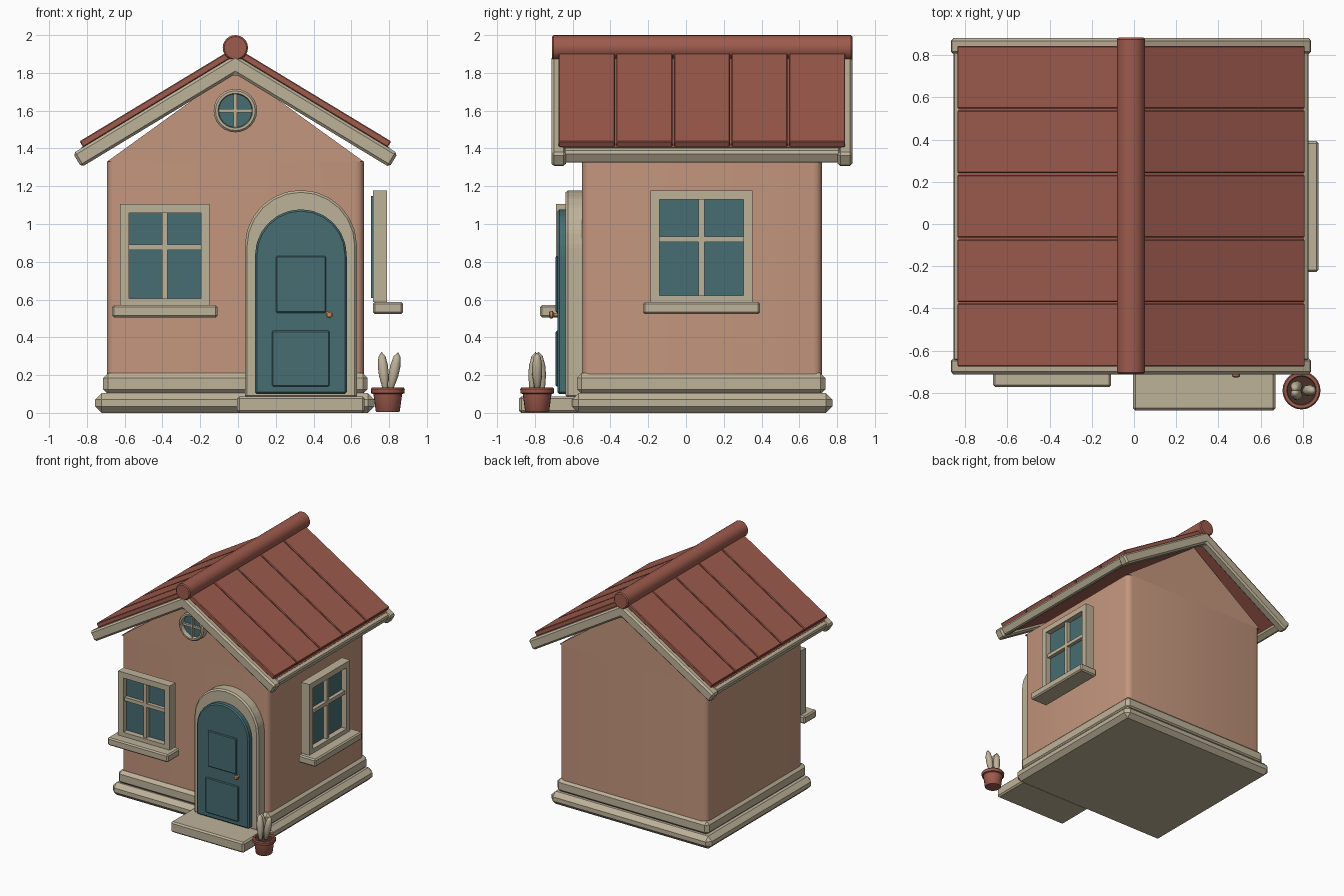
import bpy, bmesh, math
from mathutils import Matrix, Vector

cube = bpy.data.objects.get("Cube")
if cube:
    bpy.data.objects.remove(cube, do_unlink=True)


def material(name, rgb):
    m = bpy.data.materials.new(name)
    m.use_nodes = True
    col = [(c / 255 / 12.92) if c < 11 else ((c / 255 + 0.055) / 1.055) ** 2.4 for c in rgb] + [1]
    m.diffuse_color = col
    m.node_tree.nodes["Principled BSDF"].inputs["Base Color"].default_value = col
    return m


WALL = material("peach_plaster", (196, 150, 125))
TRIM = material("beige_trim", (190, 178, 153))
ROOF = material("brick_red", (158, 91, 77))
TEAL = material("teal_paint", (71, 109, 114))
BRASS = material("copper", (200, 135, 95))
SOIL = material("dark_soil", (70, 50, 42))

CX = -0.014            # centre line of the house
FRONT, BACK = -0.55, 0.72


def finish(name, bm, mat, bevel=0, segs=1, smooth=False, edges=None):
    bmesh.ops.recalc_face_normals(bm, faces=bm.faces)
    if bevel:
        chosen = [e for e in bm.edges if edges is None or edges(e)]
        bmesh.ops.bevel(bm, geom=chosen, offset=bevel, segments=segs, affect='EDGES', profile=0.5)
    me = bpy.data.meshes.new(name)
    bm.to_mesh(me)
    bm.free()
    me.materials.append(mat)
    ob = bpy.data.objects.new(name, me)
    bpy.context.collection.objects.link(ob)
    if smooth:
        bpy.ops.object.select_all(action='DESELECT')
        ob.select_set(True)
        bpy.context.view_layer.objects.active = ob
        bpy.ops.object.shade_smooth_by_angle(angle=math.radians(40))
    return ob


def boxes(name, spans, mat, bevel=0, **kw):
    """Boxes given as (x0, x1, y0, y1, z0, z1), joined in one object."""
    bm = bmesh.new()
    for x0, x1, y0, y1, z0, z1 in spans:
        mid = Vector((x0 + x1, y0 + y1, z0 + z1)) / 2
        size = Matrix.Diagonal((abs(x1 - x0), abs(y1 - y0), abs(z1 - z0), 1))
        bmesh.ops.create_cube(bm, size=1, matrix=Matrix.Translation(mid) @ size)
    return finish(name, bm, mat, bevel, **kw)


def prism(name, pts, y0, y1, mat, bevel=0, **kw):
    """An x-z outline extruded along y."""
    bm = bmesh.new()
    f = bm.faces.new([bm.verts.new((x, y0, z)) for x, z in pts])
    new = bmesh.ops.extrude_face_region(bm, geom=[f])["geom"]
    bmesh.ops.translate(bm, vec=(0, y1 - y0, 0), verts=[v for v in new if isinstance(v, bmesh.types.BMVert)])
    return finish(name, bm, mat, bevel, **kw)


def lathe(name, profile, mat, matrix, steps=24):
    """A radius-height profile spun about z, then placed by a matrix."""
    bm = bmesh.new()
    vs = [bm.verts.new((r, 0, z)) for r, z in profile]
    es = [bm.edges.new(p) for p in zip(vs, vs[1:])]
    bmesh.ops.spin(bm, geom=vs + es, axis=(0, 0, 1), cent=(0, 0, 0), angle=math.tau, steps=steps)
    bmesh.ops.remove_doubles(bm, verts=bm.verts, dist=0.0005)
    bmesh.ops.transform(bm, matrix=matrix, verts=bm.verts)
    return finish(name, bm, mat, smooth=True)


# Stone base and front step
boxes("base_lower", [(-0.757, 0.722, -0.604, 0.775, 0, 0.105)], TRIM, 0.035)
boxes("base_upper", [(-0.714, 0.686, -0.578, 0.738, 0.1, 0.21)], TRIM, 0.025)
boxes("front_step", [(-0.005, 0.67, -0.884, -0.56, 0, 0.088)], TRIM, 0.012)

# Walls with rounded corners, and the gable
boxes("walls", [(CX - 0.68, CX + 0.68, FRONT, BACK, 0.15, 1.33)], WALL, 0.045, segs=4, smooth=True,
      edges=lambda e: abs(e.verts[0].co.z - e.verts[1].co.z) > 0.5)
prism("gable", [(CX - 0.68, 1.33), (CX + 0.68, 1.33), (CX, 1.82)], FRONT, BACK, WALL)

# Roof, drawn in slope coordinates: s runs down the slope, n stands off it
PITCH = math.atan(0.605)


def slope(s, n, side=1):
    return (CX + side * (s * math.cos(PITCH) + n * math.sin(PITCH)),
            1.794 - s * math.sin(PITCH) + n * math.cos(PITCH))


def chevron(end, n0, n1):
    """Outline of both slopes between two heights, meeting at the ridge."""
    ridge = [(CX, 1.794 + n / math.cos(PITCH)) for n in (n0, n1)]
    return [ridge[0], slope(end, n0), slope(end, n1), ridge[1], slope(end, n1, -1), slope(end, n0, -1)]


for name, y0 in (("front_bargeboard", -0.713), ("back_bargeboard", 0.803)):
    prism(name, chevron(0.953, 0, 0.086), y0, y0 + 0.078, TRIM, 0.014)
prism("roof_deck", chevron(0.9, 0.03, 0.09), -0.65, 0.82, ROOF)
width = (0.847 + 0.678) / 5
for i in range(5):
    y0 = -0.678 + i * width
    prism(f"roof_plank_{i + 1}", chevron(0.89, 0.085, 0.122), y0 + 0.004, y0 + width - 0.004, ROOF, 0.005)
for side, label in ((1, "left"), (-1, "right")):
    pts = [slope(s, n, side) for s, n in ((0.87, 0.012), (0.938, 0.012), (0.938, 0.086), (0.87, 0.086))]
    prism(f"{label}_eave_board", pts, -0.65, 0.82, TRIM, 0.012)
R = 0.067
lathe("ridge_roll", [(0, 0), (R - 0.008, 0), (R, 0.008), (R, 1.584), (R - 0.008, 1.592), (0, 1.592)], ROOF,
      Matrix.Translation((CX, 0.882, 1.933)) @ Matrix.Rotation(math.pi / 2, 4, 'X'))


# Windows: u runs along the wall, d is the distance out from the centre
def window(label, u0, u1, z0, z1, d, place, sill, rail):
    b, m = 0.047, 0.015
    mid = (u0 + u1) / 2
    frame = [(u0, u0 + b, z0, z1), (u1 - b, u1, z0, z1),
             (u0 + b, u1 - b, z1 - b, z1), (u0 + b, u1 - b, z0, z0 + 0.035)]
    bars = [(mid - m, mid + m, z0 + 0.035, z1 - b), (u0 + b, u1 - b, rail - m, rail + m)]
    boxes(f"{label}_window_frame", [place(a, c, d, d + 0.076, e, f) for a, c, e, f in frame], TRIM)
    boxes(f"{label}_window_bars", [place(a, c, d + 0.01, d + 0.06, e, f) for a, c, e, f in bars], TRIM)
    boxes(f"{label}_window_glass", [place(u0 + 0.03, u1 - 0.03, d - 0.01, d + 0.03, z0 + 0.02, z1 - 0.03)], TEAL)
    boxes(f"{label}_window_sill", [place(u0 - sill, u1 + sill, d, d + 0.16, z0 - 0.064, z0)], TRIM, 0.01)


window("front", -0.625, -0.15, 0.57, 1.105, 0.612,
       lambda a, b, d0, d1, e, f: (a, b, -d1, -d0, e, f), 0.042, 0.877)
window("side", -0.187, 0.352, 0.587, 1.177, 0.714,
       lambda a, b, d0, d1, e, f: (d0, d1, a, b, e, f), 0.04, 0.92)

# Round gable window
facing = Matrix.Translation((CX, FRONT, 1.6)) @ Matrix.Rotation(math.pi / 2, 4, 'X')
lathe("round_window_frame", [(0.088, 0), (0.115, 0), (0.115, 0.045), (0.105, 0.055), (0.092, 0.055),
                             (0.088, 0.045), (0.088, 0)], TRIM, facing)
lathe("round_window_glass", [(0, 0.02), (0.09, 0.02), (0.09, 0)], TEAL, facing)
boxes("round_window_bars", [(CX - 0.009, CX + 0.009, FRONT - 0.04, FRONT, 1.512, 1.688),
                            (CX - 0.088, CX + 0.088, FRONT - 0.038, FRONT, 1.591, 1.609)], TRIM)


# Arched door
def arch(r, spring, bottom, cx=0.333, n=12):
    arc = [(cx + r * math.cos(math.pi * i / n), spring + r * math.sin(math.pi * i / n)) for i in range(n + 1)]
    return [(cx + r, bottom)] + arc + [(cx - r, bottom)]


prism("door_surround", arch(0.297, 0.883, 0.08), -0.637, -0.53, TRIM, 0.012)
prism("door", arch(0.243, 0.835, 0.1), -0.68, -0.6, TEAL, 0.01)
for name, x0, x1, z0, z1 in (("upper", 0.2, 0.467, 0.53, 0.83), ("lower", 0.18, 0.485, 0.14, 0.435)):
    boxes(f"door_{name}_panel", [(x0, x1, -0.69, -0.67, z0, z1)], TEAL, 0.006)
lathe("door_knob", [(0, 0), (0.01, 0), (0.01, 0.02), (0.019, 0.026), (0.019, 0.04), (0.012, 0.046), (0, 0.046)],
      BRASS, Matrix.Translation((0.483, -0.68, 0.52)) @ Matrix.Rotation(math.pi / 2, 4, 'X'), 12)

# Potted plant
pot = Matrix.Translation((0.793, -0.788, 0))
lathe("plant_pot", [(0, 0.005), (0.06, 0.005), (0.064, 0.01), (0.076, 0.1), (0.088, 0.104), (0.09, 0.126),
                    (0.084, 0.134), (0.07, 0.134), (0.066, 0.115)], ROOF, pot)
lathe("pot_soil", [(0, 0.12), (0.069, 0.12)], SOIL, pot)
leaf = [(0, 0), (0.014, 0.02), (0.026, 0.09), (0.027, 0.14), (0.019, 0.19), (0, 0.215)]
for i, (x, y, tx, ty) in enumerate(((0.012, 0, 0.2, 0), (-0.012, 0.03, -0.1, -0.1), (-0.012, -0.03, -0.1, 0.1))):
    tilt = Matrix.Rotation(tx, 4, 'Y') @ Matrix.Rotation(-ty, 4, 'X')
    lathe(f"leaf_{i + 1}", leaf, TRIM, pot @ Matrix.Translation((x, y, 0.11)) @ tilt, 12)
